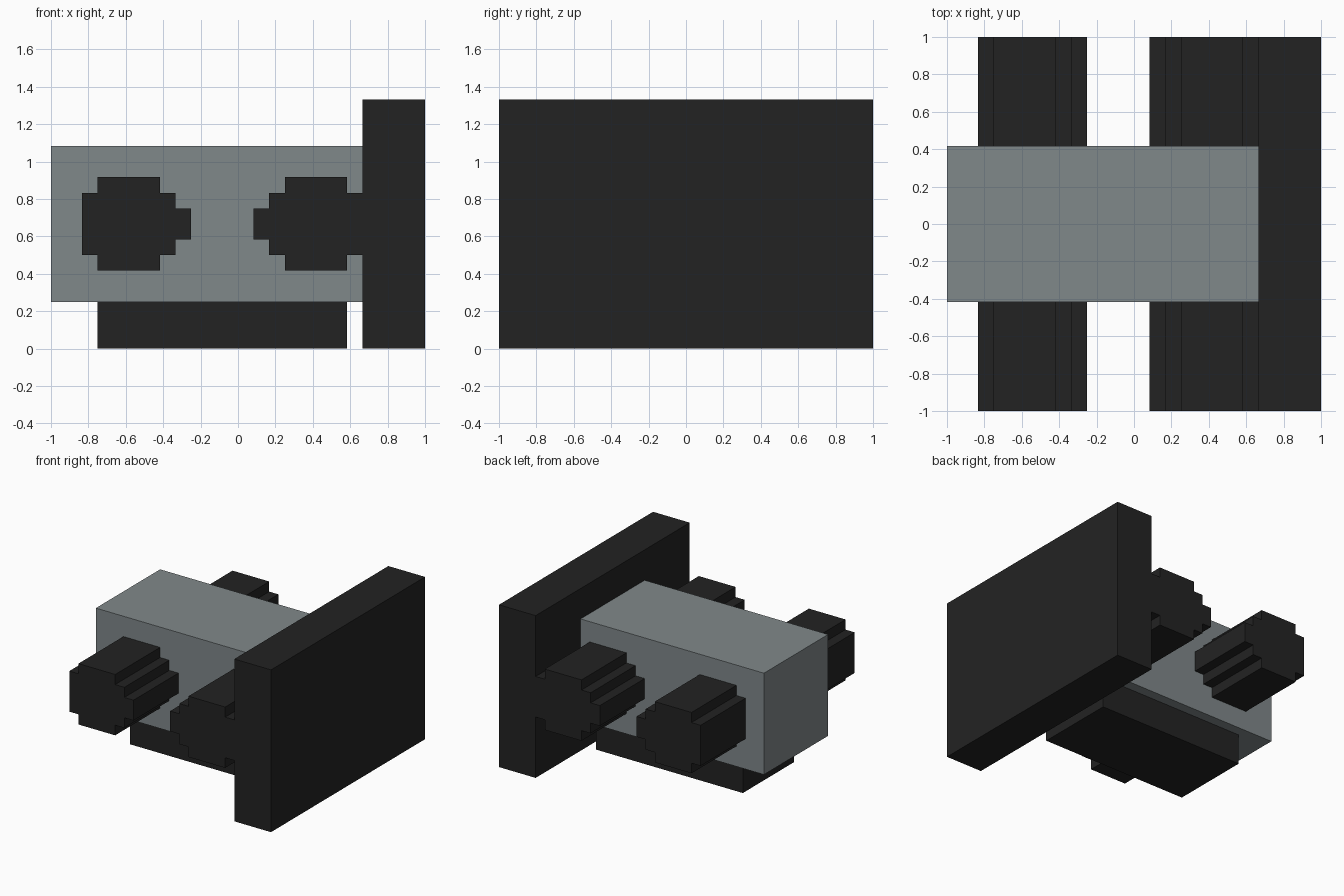
import bpy, bmesh

if "Cube" in bpy.data.objects:
    bpy.data.objects.remove(bpy.data.objects["Cube"])

U = 1 / 12  # grid unit of the blocky model


def material(name, rgb):
    m = bpy.data.materials.new(name)
    m.diffuse_color = (*rgb, 1)
    m.use_nodes = True
    m.node_tree.nodes["Principled BSDF"].inputs["Base Color"].default_value = m.diffuse_color
    return m


black = material("black rubber", (0.0165, 0.0165, 0.0165))
grey = material("grey metal", (0.216, 0.246, 0.254))


def prism(name, profile, y0, y1, mat):
    """Extrude an x/z outline (in grid units) along y."""
    bm = bmesh.new()
    face = bm.faces.new([bm.verts.new((x * U, y0 * U, z * U)) for x, z in profile])
    ext = bmesh.ops.extrude_face_region(bm, geom=[face])
    moved = [v for v in ext["geom"] if isinstance(v, bmesh.types.BMVert)]
    bmesh.ops.translate(bm, verts=moved, vec=(0, (y1 - y0) * U, 0))
    bmesh.ops.recalc_face_normals(bm, faces=bm.faces)
    mesh = bpy.data.meshes.new(name)
    bm.to_mesh(mesh)
    bm.free()
    mesh.materials.append(mat)
    ob = bpy.data.objects.new(name, mesh)
    bpy.context.collection.objects.link(ob)
    return ob


def block(name, x0, x1, y, z0, z1, mat):
    return prism(name, [(x0, z0), (x1, z0), (x1, z1), (x0, z1)], -y, y, mat)


# Main body, end plate and base
block("body", -12, 8, 5, 3, 13, grey)
block("end_plate", 8, 12, 12, 0, 16, black)
block("base", -9, 7, 4, 0, 3, black)

# Stepped rollers: half outlines above the centre height z = 8, mirrored below
left = [(-10, 2), (-9, 2), (-9, 3), (-5, 3), (-5, 2), (-4, 2), (-4, 1), (-3, 1)]
right = [(8, 2), (7, 2), (7, 3), (3, 3), (3, 2), (2, 2), (2, 1), (1, 1)]
for side, half in (("left", left), ("right", right)):
    outline = [(x, 8 + h) for x, h in half] + [(x, 8 - h) for x, h in reversed(half)]
    prism(f"{side}_roller_front", outline, -12, -5, black)
    prism(f"{side}_roller_back", outline, 5, 12, black)
